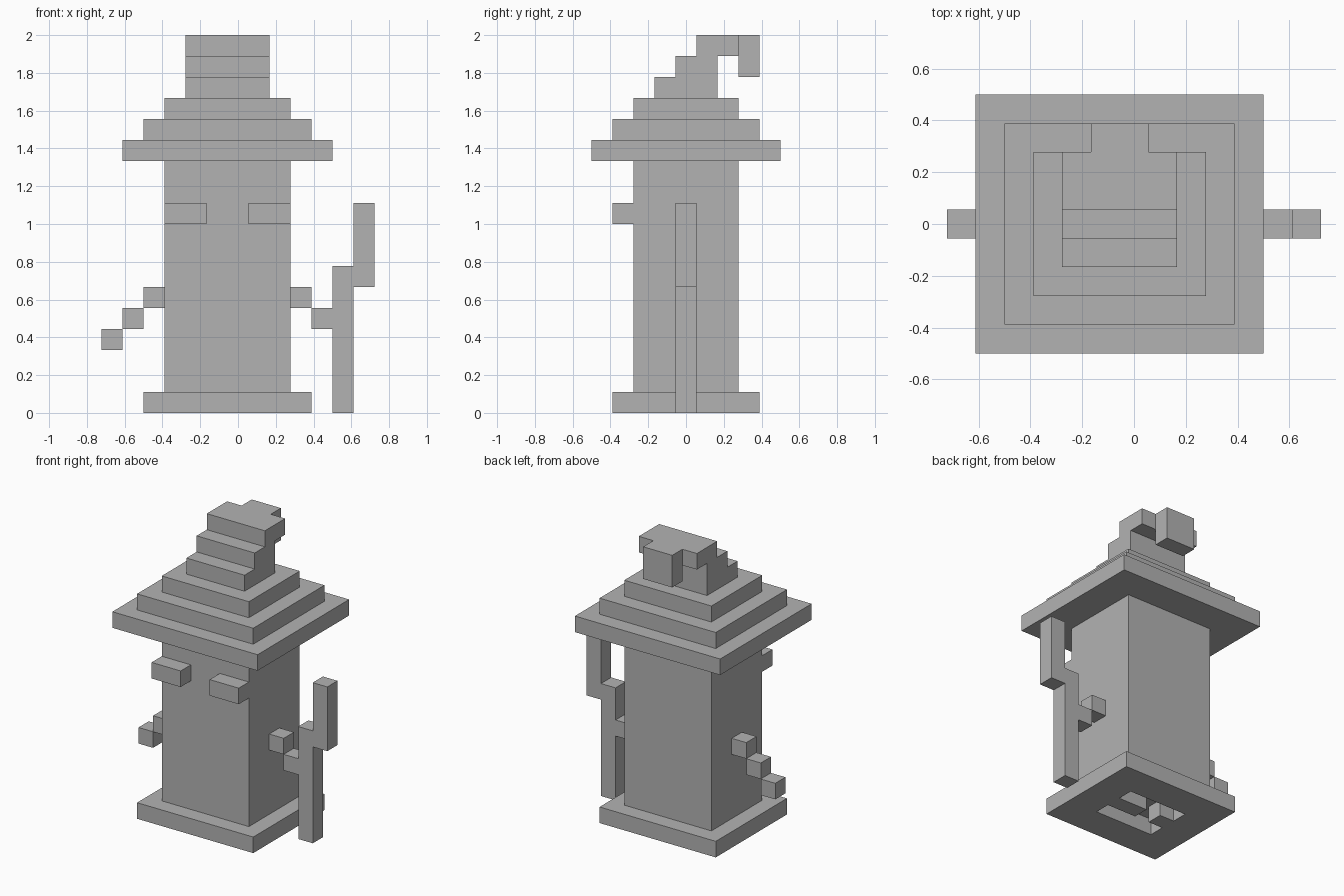
import bpy
import bmesh
from mathutils import Vector

U = 1 / 9  # size of one block

default = bpy.data.objects.get("Cube")
if default:
    bpy.data.objects.remove(default, do_unlink=True)

grey = bpy.data.materials.new("plain_grey")
grey.use_nodes = True
colour = (0.45, 0.45, 0.45, 1)
grey.diffuse_color = colour
grey.node_tree.nodes["Principled BSDF"].inputs["Base Color"].default_value = colour


def prism(name, outline, axis, start, end):
    """Extrude an outline, in block units, along x, y or z."""
    place = {
        "x": lambda a, b: (start, a, b),
        "y": lambda a, b: (a, start, b),
        "z": lambda a, b: (a, b, start),
    }[axis]
    bm = bmesh.new()
    face = bm.faces.new([bm.verts.new(Vector(place(a, b)) * U) for a, b in outline])
    step = Vector([(end - start) * U if axis == k else 0 for k in "xyz"])
    grown = bmesh.ops.extrude_face_region(bm, geom=[face], use_keep_orig=True)
    moved = [v for v in grown["geom"] if isinstance(v, bmesh.types.BMVert)]
    bmesh.ops.translate(bm, verts=moved, vec=step)
    bmesh.ops.recalc_face_normals(bm, faces=bm.faces)
    mesh = bpy.data.meshes.new(name)
    bm.to_mesh(mesh)
    bm.free()
    mesh.materials.append(grey)
    obj = bpy.data.objects.new(name, mesh)
    bpy.context.scene.collection.objects.link(obj)
    return obj


def box(name, x, y, z):
    """Block-aligned box from (low, high) ranges."""
    outline = [(x[0], y[0]), (x[1], y[0]), (x[1], y[1]), (x[0], y[1])]
    return prism(name, outline, "z", *z)


MID = -0.5        # body centre line, in blocks
THIN = (-0.5, 0.5)  # one block deep


def slab(name, half_x, half_y, z):
    return box(name, (MID - half_x, MID + half_x), (-half_y, half_y), z)


# Base with a recessed slot shape underneath
base = slab("base", 4, 3.5, (0, 1))
slot = [(-2.5, -1.5), (1.5, -1.5), (1.5, -0.5), (-0.5, -0.5),
        (-0.5, 0.5), (1.5, 0.5), (1.5, 1.5), (-2.5, 1.5),
        (-2.5, 0.5), (-1.5, 0.5), (-1.5, -0.5), (-2.5, -0.5)]
cutter = prism("slot_cutter", slot, "z", -1, 2)
cutter.hide_render = True
cutter.hide_set(True)
cut = base.modifiers.new("slot", "BOOLEAN")
cut.operation = "DIFFERENCE"
cut.solver = "EXACT"
cut.object = cutter
bpy.context.view_layer.objects.active = base
bpy.ops.object.modifier_apply(modifier=cut.name)
bpy.data.objects.remove(cutter, do_unlink=True)

# Body and brows
slab("body", 3, 2.5, (1, 12))
box("right_brow", (-3.5, -1.5), (-3.5, -2.5), (9, 10))
box("left_brow", (0.5, 2.5), (-3.5, -2.5), (9, 10))

# Stepped hat brim
for i in range(3):
    slab(f"hat_tier_{i + 1}", 5 - i, 4.5 - i, (12 + i, 13 + i))

# Hat tip leaning back, with its drooping end
tip = [(-1.5, 15), (1.5, 15), (1.5, 17), (2.5, 17), (2.5, 18),
       (0.5, 18), (0.5, 17), (-0.5, 17), (-0.5, 16), (-1.5, 16)]
prism("hat_tip", tip, "x", -2.5, 1.5)
box("hat_tip_end", (-1.5, 0.5), (2.5, 3.5), (16, 18))

# Arms stepping down and outwards
for i in range(3):
    box(f"right_arm_{i + 1}", (-4.5 - i, -3.5 - i), THIN, (5 - i, 6 - i))
for i in range(2):
    box(f"left_arm_{i + 1}", (2.5 + i, 3.5 + i), THIN, (5 - i, 6 - i))

# Crooked staff
staff = [(4.5, 0), (5.5, 0), (5.5, 6), (6.5, 6),
         (6.5, 10), (5.5, 10), (5.5, 7), (4.5, 7)]
prism("staff", staff, "y", *THIN)
